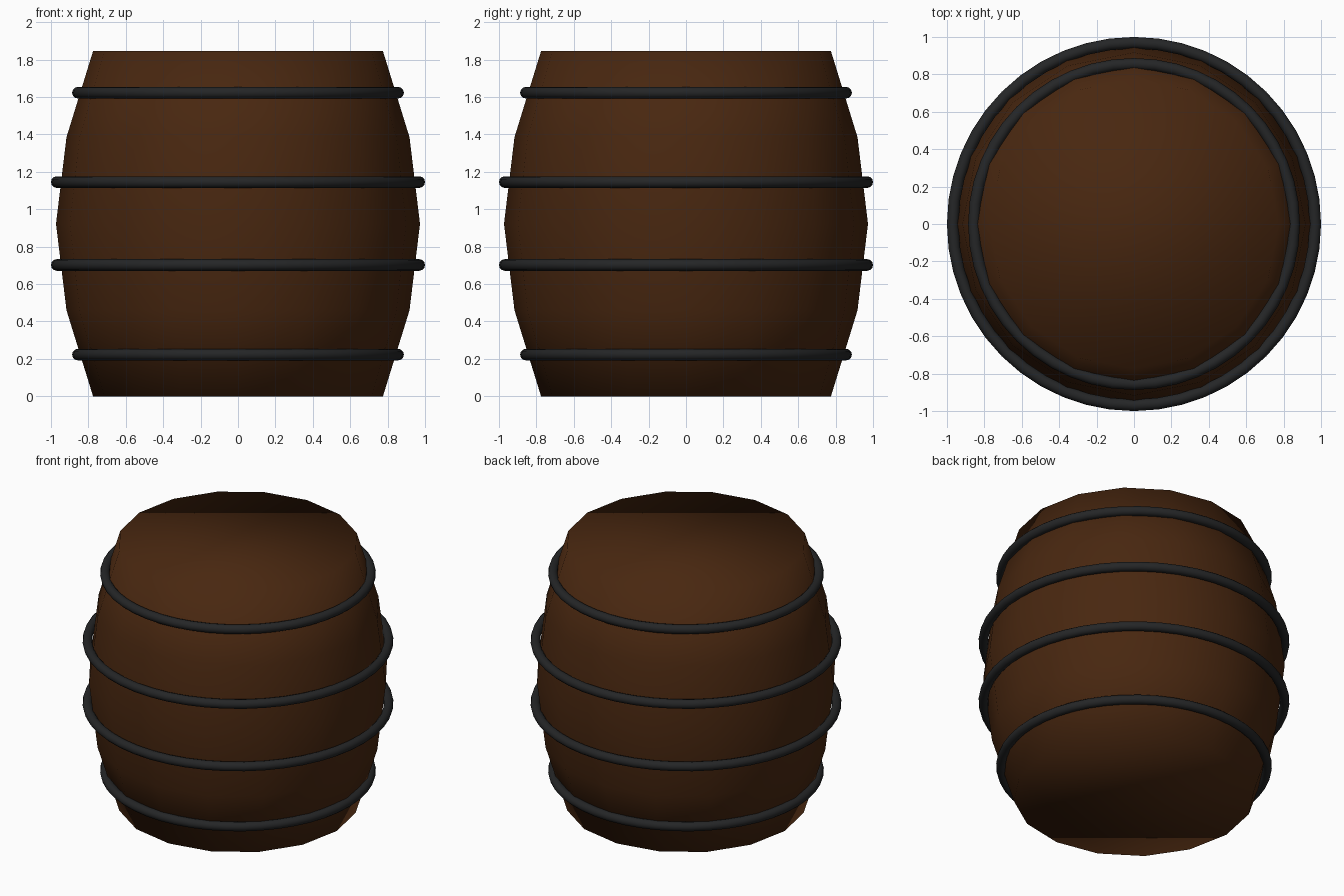
import bpy
import bmesh
import math

cube = bpy.data.objects.get("Cube")
if cube:
    bpy.data.objects.remove(cube)


def make_material(name, colour):
    mat = bpy.data.materials.new(name)
    mat.use_nodes = True
    mat.diffuse_color = (*colour, 1)
    bsdf = mat.node_tree.nodes["Principled BSDF"]
    bsdf.inputs["Base Color"].default_value = (*colour, 1)
    bsdf.inputs["Roughness"].default_value = 0.8
    return mat


wood = make_material("dark brown wood", (0.065, 0.02, 0.005))
iron = make_material("black iron", (0.018, 0.019, 0.02))


def make_barrel(profile, sides):
    """Rings of vertices lofted into a bulging body with closed ends."""
    bm = bmesh.new()
    rings = []
    for radius, z in profile:
        angles = [math.tau * i / sides for i in range(sides)]
        rings.append([bm.verts.new((radius * math.cos(a), radius * math.sin(a), z))
                      for a in angles])
    for low, high in zip(rings, rings[1:]):
        for i in range(sides):
            j = (i + 1) % sides
            bm.faces.new((low[i], low[j], high[j], high[i]))
    bm.faces.new(rings[0][::-1])
    bm.faces.new(rings[-1])
    for face in bm.faces:
        face.smooth = True
    mesh = bpy.data.meshes.new("barrel_body")
    bm.to_mesh(mesh)
    bm.free()
    mesh.materials.append(wood)
    obj = bpy.data.objects.new("barrel_body", mesh)
    bpy.context.collection.objects.link(obj)


def make_hoop(name, radius, z):
    bpy.ops.mesh.primitive_torus_add(
        location=(0, 0, z), major_radius=radius, minor_radius=0.031,
        major_segments=48, minor_segments=12)
    hoop = bpy.context.object
    hoop.name = name
    hoop.data.materials.append(iron)
    bpy.ops.object.shade_smooth()


# Bulging wooden body, widest at half height
make_barrel([(0.775, 0), (0.917, 0.46), (0.973, 0.922),
             (0.917, 1.385), (0.775, 1.845)], 16)

# Four iron hoops
make_hoop("bottom_hoop", 0.856, 0.223)
make_hoop("lower_middle_hoop", 0.969, 0.702)
make_hoop("upper_middle_hoop", 0.969, 1.145)
make_hoop("top_hoop", 0.856, 1.623)
